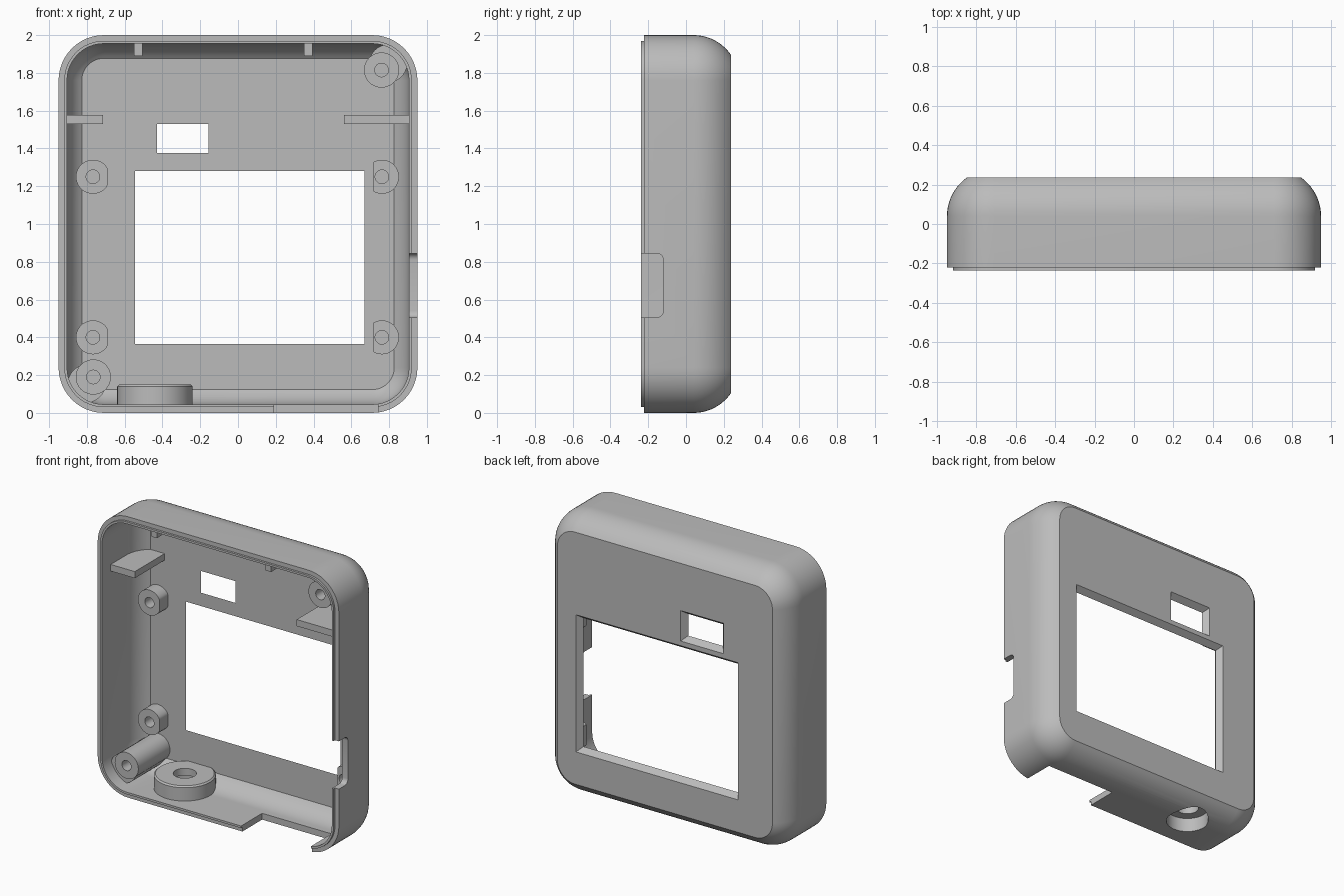
import bpy, bmesh
from math import sin, cos, pi, radians, sqrt

cube = bpy.data.objects.get("Cube")
if cube:
    bpy.data.objects.remove(cube, do_unlink=True)

grey = bpy.data.materials.new("plain grey")
grey.use_nodes = True
grey.diffuse_color = (0.5, 0.5, 0.5, 1)
grey.node_tree.nodes["Principled BSDF"].inputs["Base Color"].default_value = (0.5, 0.5, 0.5, 1)

FRONT, BACK, FLOOR = -0.237, 0.237, 0.196
ARC_Y, ARC_R, WALL = 0.04, 0.24, 0.045


def loft(name, rings):
    """Closed solid through rings of equal point count."""
    bm = bmesh.new()
    loops = [[bm.verts.new(p) for p in ring] for ring in rings]
    for a, b in zip(loops, loops[1:]):
        for i in range(len(a)):
            j = (i + 1) % len(a)
            bm.faces.new((a[i], a[j], b[j], b[i]))
    bm.faces.new(loops[0])
    bm.faces.new(loops[-1][::-1])
    bmesh.ops.recalc_face_normals(bm, faces=bm.faces)
    mesh = bpy.data.meshes.new(name)
    bm.to_mesh(mesh)
    bm.free()
    mesh.materials.append(grey)
    ob = bpy.data.objects.new(name, mesh)
    bpy.context.collection.objects.link(ob)
    return ob


def rounded(x0, x1, z0, z1, r, seg=12):
    """Rounded rectangle as (x, z) points."""
    pts = []
    corners = [(x1 - r, z1 - r), (x0 + r, z1 - r), (x0 + r, z0 + r), (x1 - r, z0 + r)]
    for k, (cx, cz) in enumerate(corners):
        for s in range(seg + 1):
            a = (k + s / seg) * pi / 2
            pts.append((cx + r * cos(a), cz + r * sin(a)))
    return pts


def outline(inset, y):
    return [(x, y, z) for x, z in
            rounded(-0.95 + inset, 0.95 - inset, inset, 2 - inset, 0.24 - inset)]


def arc(offset, y_end, steps=10):
    """Curved edge towards the back, as (inset, y) from the wall to the flat."""
    r = ARC_R - offset
    result = []
    end = sqrt(1 - ((y_end - ARC_Y) / r) ** 2)
    from_angle = pi / 2 - math_asin(end)
    for s in range(steps + 1):
        a = from_angle * s / steps
        result.append((offset + r * (1 - cos(a)), ARC_Y + r * sin(a)))
    return result


def math_asin(v):
    from math import asin
    return asin(v)


def disc_y(cx, cz, r, y, lo=-9, hi=9, n=40):
    return [(min(max(cx + r * cos(2 * pi * i / n), lo), hi), y,
             cz + r * sin(2 * pi * i / n)) for i in range(n)]


def disc_z(cx, cy, r, z, n=48):
    return [(cx + r * cos(2 * pi * i / n), cy + r * sin(2 * pi * i / n), z) for i in range(n)]


def box(name, x0, x1, y0, y1, z0, z1):
    return loft(name, [[(x0, y, z0), (x1, y, z0), (x1, y, z1), (x0, y, z1)] for y in (y0, y1)])


def combine(ob, tool, operation="DIFFERENCE", keep=False):
    mod = ob.modifiers.new("cut", "BOOLEAN")
    mod.operation, mod.solver, mod.object = operation, "EXACT", tool
    bpy.context.view_layer.objects.active = ob
    bpy.ops.object.modifier_apply(modifier=mod.name)
    if not keep:
        bpy.data.objects.remove(tool, do_unlink=True)


# Shell: outer skin, stepped lip, inner skin
outer = arc(0, BACK)
inner = arc(WALL, FLOOR)
profile = outer[::-1] + [(0, -0.222), (0.03, -0.222), (0.03, FRONT), (WALL, FRONT)] + inner
shell = loft("shell", [outline(i, y) for i, y in profile])

# Solid envelope that trims the inner parts to the shell
trim = loft("trim_helper", [outline(i, y) for i, y in
                            [(0.012, FRONT)] + arc(0.012, BACK - 0.012)])
trim.hide_render = True


# Windows that widen towards the back
def window(x0, x1, z0, z1):
    rings = []
    for y in (FLOOR - 0.02, FLOOR, BACK + 0.02):
        t = max(0, (y - FLOOR) * 0.75)
        rings.append([(x0 - t, y, z0 - t), (x1 + t, y, z0 - t),
                      (x1 + t, y, z1 + t), (x0 - t, y, z1 + t)])
    combine(shell, loft("window_cutter", rings))


window(-0.545, 0.67, 0.365, 1.28)
window(-0.43, -0.155, 1.375, 1.53)

# Cable notches in the side and the bottom wall
side = [(y, z) for y, z in rounded(-0.4, -0.12, 0.505, 0.845, 0.035, 6)]
combine(shell, loft("side_cutter", [[(x, y, z) for y, z in side] for x in (0.86, 1.0)]))
combine(shell, box("bottom_cutter", 0.19, 0.74, -0.4, 0.0, -0.1, 0.07))

# Hanging cup on the bottom wall, with a counterbore from below
HX, HY = -0.44, 0.03
cup = loft("bottom_cup", [disc_z(HX, HY, r, z) for r, z in
                          [(0.2, 0.01), (0.2, 0.14), (0.19, 0.15)]])
combine(cup, trim, "INTERSECT", keep=True)
for part in (shell, cup):
    combine(part, loft("bore_cutter", [disc_z(HX, HY, r, z) for r, z in
                       [(0.14, -0.1), (0.14, 0.1), (0.075, 0.1), (0.075, 0.2)]]))

parts = [shell, cup]


# Screw posts: short flat-sided ones and tall corner ones
def post(name, x, z, r, y_front, lo=-9, hi=9):
    ob = loft(name, [disc_y(x, z, r, y, lo, hi) for y in (y_front, FLOOR + 0.01)])
    combine(ob, loft("hole_cutter", [disc_y(x, z, 0.036, y) for y in (y_front - 0.05, FLOOR - 0.01)]))
    parts.append(ob)


for z, level in ((1.25, "upper"), (0.4, "lower")):
    post(level + "_right_post", -0.768, z, 0.09, 0.1, hi=-0.69)
    post(level + "_left_post", 0.762, z, 0.09, 0.1, lo=0.715)

for side_name, x, z, s in (("right", -0.766, 0.19, -1), ("left", 0.76, 1.815, 1)):
    post(side_name + "_corner_post", x, z, 0.093, -0.16)
    web = loft(side_name + "_corner_web",
               [disc_y(x + s * 0.035, z + s * 0.035, 0.1, y) for y in (-0.145, FLOOR)])
    hole = loft("web_cutter", [disc_y(x, z, 0.08, y) for y in (-0.3, 0.3)])
    combine(web, hole)
    combine(web, trim, "INTERSECT", keep=True)
    parts.append(web)

# Side shelves and small top tabs
for name, x0, x1 in (("right_shelf", -0.93, -0.715), ("left_shelf", 0.56, 0.93)):
    shelf = box(name, x0, x1, -0.14, FLOOR + 0.01, 1.53, 1.577)
    combine(shelf, trim, "INTERSECT", keep=True)
    parts.append(shelf)
for name, x in (("right_tab", -0.528), ("left_tab", 0.372)):
    parts.append(box(name, x - 0.022, x + 0.022, -0.19, -0.13, 1.89, 1.97))

bpy.data.objects.remove(trim, do_unlink=True)

# Smooth curves, sharp edges
bpy.ops.object.select_all(action="DESELECT")
for ob in parts:
    ob.select_set(True)
bpy.context.view_layer.objects.active = shell
bpy.ops.object.shade_smooth_by_angle(angle=radians(30))
